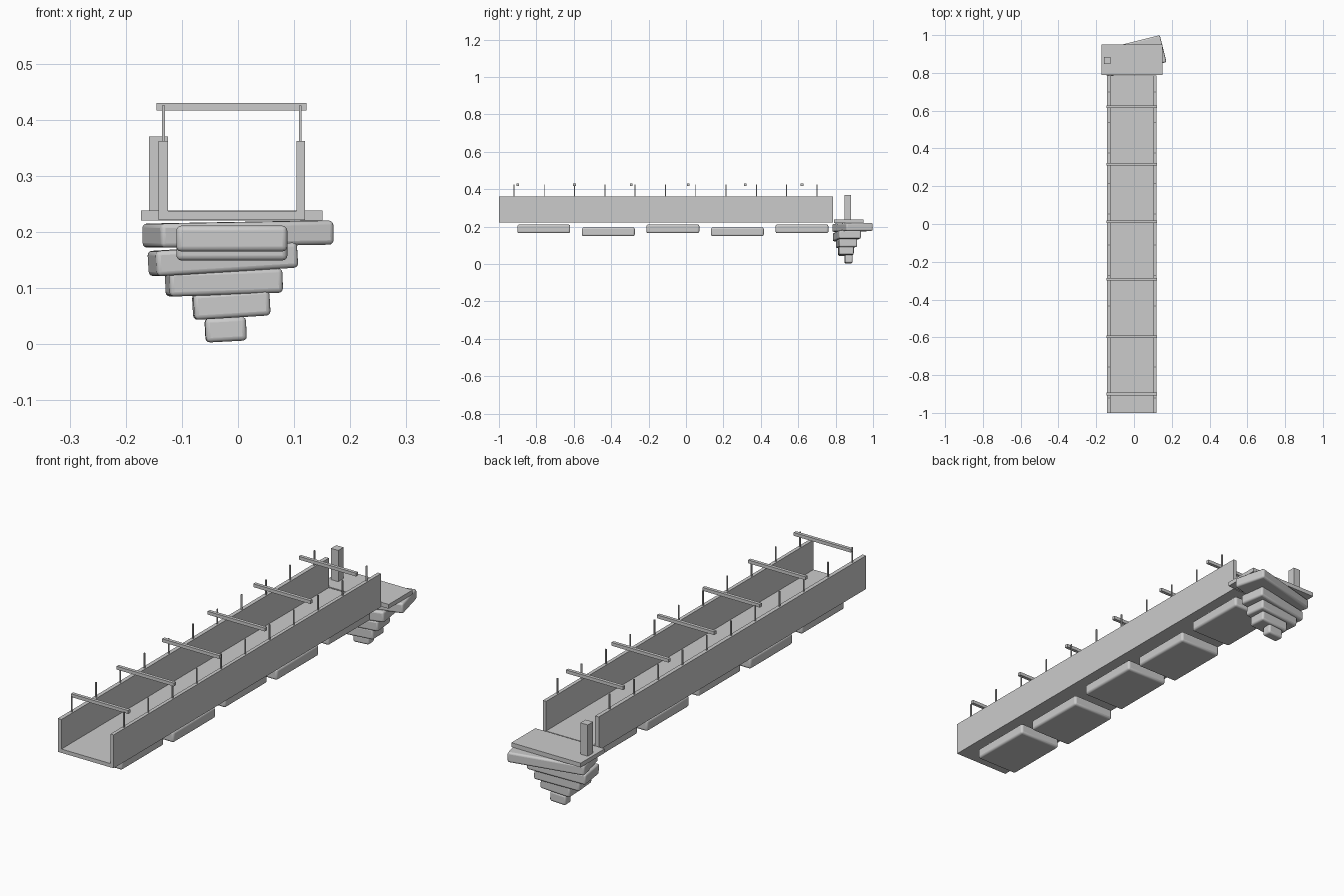
import bpy
from math import radians

cube = bpy.data.objects.get("Cube")
if cube:
    bpy.data.objects.remove(cube, do_unlink=True)

grey = bpy.data.materials.new("plain grey")
grey.use_nodes = True
COLOUR = (0.6, 0.6, 0.6, 1)
grey.diffuse_color = COLOUR
grey.node_tree.nodes["Principled BSDF"].inputs["Base Color"].default_value = COLOUR


def box(name, centre, size, rotation=(0, 0, 0), bevel=0):
    """Box with optional softened edges; rotation in degrees."""
    bpy.ops.mesh.primitive_cube_add(size=1, location=centre,
                                    rotation=[radians(a) for a in rotation])
    obj = bpy.context.object
    obj.name = name
    obj.scale = size
    bpy.ops.object.transform_apply(location=False, rotation=False, scale=True)
    obj.data.materials.append(grey)
    if bevel:
        mod = obj.modifiers.new("soft edges", "BEVEL")
        mod.width = bevel
        mod.segments = 3
        bpy.ops.object.shade_smooth_by_angle(angle=radians(40))
    return obj


def span(name, x, y, z, bevel=0):
    """Box given by its limits on each axis."""
    limits = (x, y, z)
    return box(name, [(a + b) / 2 for a, b in limits],
               [b - a for a, b in limits], bevel=bevel)


# Bridge deck and side walls
LENGTH = (-1, 0.785)
span("deck", (-0.142, 0.119), LENGTH, (0.221, 0.237))
span("right_wall", (-0.142, -0.125), LENGTH, (0.237, 0.362))
span("left_wall", (0.104, 0.119), LENGTH, (0.237, 0.362))

# Thin uprights along both walls
for i in range(11):
    y = -0.92 + i * 0.162
    for side, x in (("right", -0.133), ("left", 0.111)):
        box(f"{side}_upright_{i + 1}", (x, y, 0.392), (0.005, 0.005, 0.066))

# Cross bars over the walkway
for i in range(6):
    box(f"cross_bar_{i + 1}", (-0.0115, -0.9 + i * 0.304, 0.423),
        (0.267, 0.014, 0.014))

# Stone slabs hanging under the deck, alternating in height
for i in range(5):
    box(f"under_slab_{i + 1}", (-0.011, -0.76 + i * 0.345, 0.188 - 0.016 * (i % 2)),
        (0.198, 0.282, 0.046), bevel=0.009)

# End platform with its post
span("platform", (-0.173, 0.151), (0.79, 0.95), (0.22, 0.238))
span("platform_post", (-0.159, -0.125), (0.848, 0.883), (0.238, 0.37))

# Tapering stack of stones below the platform: centre, size, tilt and turn
stones = [
    ((0.0, 0.89, 0.196), (0.318, 0.147, 0.043), (0, -1, 14)),
    ((-0.027, 0.86, 0.151), (0.255, 0.118, 0.045), (0, -3.5, 8)),
    ((-0.025, 0.858, 0.110), (0.203, 0.098, 0.044), (0, -2, 5)),
    ((-0.012, 0.855, 0.070), (0.136, 0.08, 0.046), (0, -3.5, 2)),
    ((-0.022, 0.869, 0.026), (0.073, 0.042, 0.043), (0, -3, 2)),
]
for i, (centre, size, turn) in enumerate(stones):
    box(f"hanging_stone_{i + 1}", centre, size, turn, bevel=0.008)
